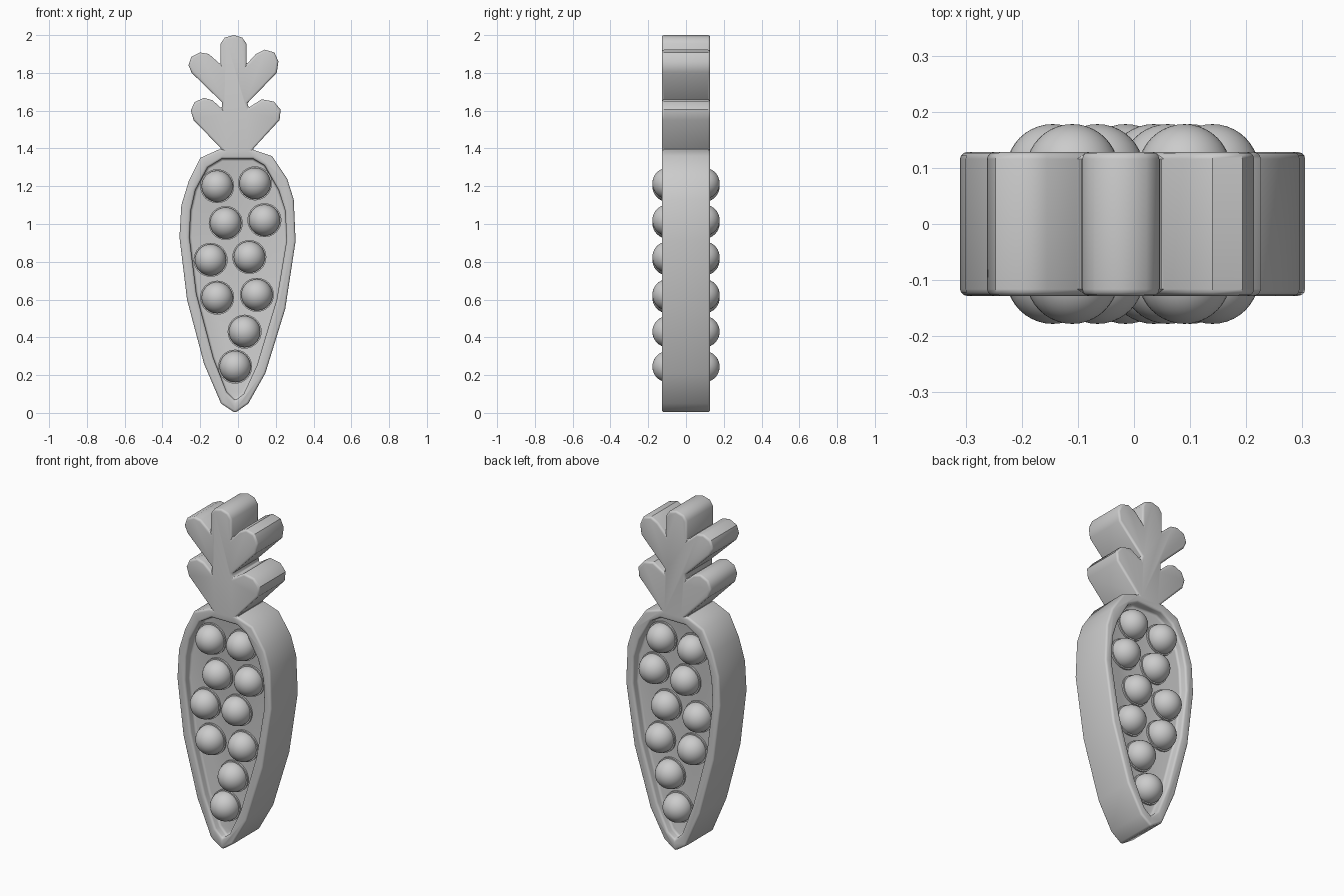
import bpy, bmesh, math
from mathutils import Matrix, Vector

cube = bpy.data.objects.get("Cube")
if cube:
    bpy.data.objects.remove(cube, do_unlink=True)

HALF = 0.128      # half thickness of the slab
FLOOR = 0.08      # distance of each recess floor from the middle plane
DOME_Y = 0.095    # distance of each dome centre from the middle plane

grey = bpy.data.materials.new("soft grey")
grey.use_nodes = True
colour = (0.6, 0.6, 0.6, 1)
grey.diffuse_color = colour
grey.node_tree.nodes["Principled BSDF"].inputs["Base Color"].default_value = colour


def make_object(name, bm):
    bmesh.ops.recalc_face_normals(bm, faces=bm.faces[:])
    mesh = bpy.data.meshes.new(name)
    bm.to_mesh(mesh)
    bm.free()
    mesh.materials.append(grey)
    obj = bpy.data.objects.new(name, mesh)
    bpy.context.collection.objects.link(obj)
    return obj


def activate(obj):
    bpy.ops.object.select_all(action="DESELECT")
    obj.select_set(True)
    bpy.context.view_layer.objects.active = obj


def slab(name, outline, y0, y1):
    """Extrude an x-z outline from y0 to y1."""
    bm = bmesh.new()
    face = bm.faces.new([bm.verts.new((x, y0, z)) for x, z in outline])
    new = bmesh.ops.extrude_face_region(bm, geom=[face])["geom"]
    verts = [v for v in new if isinstance(v, bmesh.types.BMVert)]
    bmesh.ops.translate(bm, verts=verts, vec=(0, y1 - y0, 0))
    return make_object(name, bm)


# Carrot root outline, from the left shoulder down to the tip and up the other side
root = [(.09, 1.39), (.18, 1.36), (.26, 1.24), (.295, 1.13), (.305, .91),
        (.25, .55), (.145, .21), (.055, .05), (-.015, 0), (-.09, .05),
        (-.18, .26), (-.27, .6), (-.31, .93), (-.3, 1.1), (-.26, 1.23),
        (-.2, 1.35), (-.1, 1.395)]

# Leafy top outline, from the right side over the tip to the left side
leaves = [(-.085, 1.395), (-.235, 1.55), (-.25, 1.6), (-.23, 1.645), (-.18, 1.668),
          (-.135, 1.655), (-.085, 1.61), (-.085, 1.645), (-.245, 1.8), (-.262, 1.84),
          (-.247, 1.885), (-.2, 1.908), (-.155, 1.9), (-.092, 1.845), (-.092, 1.955),
          (-.07, 1.987), (-.022, 2), (.022, 1.987), (.045, 1.955), (.045, 1.845),
          (.095, 1.9), (.14, 1.923), (.193, 1.908), (.214, 1.86), (.205, 1.8),
          (.05, 1.64), (.055, 1.615), (.125, 1.66), (.19, 1.648), (.226, 1.605),
          (.22, 1.55), (.075, 1.393)]

# Recess outline inside the rim
recess = [(.08, 1.345), (.14, 1.31), (.215, 1.18), (.25, 1.07), (.257, .91),
          (.205, .6), (.1, .25), (.03, .1), (-.015, .065), (-.06, .11),
          (-.13, .29), (-.22, .63), (-.257, .93), (-.25, 1.07), (-.225, 1.18),
          (-.16, 1.3), (-.085, 1.345)]

body = slab("carrot_body", root + leaves, -HALF, HALF)

# Sink a recess into both broad sides
for side in (-1, 1):
    cutter = slab("recess_cutter", recess, side * FLOOR, side * 0.3)
    cutter.hide_render = True
    cut = body.modifiers.new("recess", "BOOLEAN")
    cut.operation = "DIFFERENCE"
    cut.solver = "EXACT"
    cut.object = cutter
    activate(body)
    bpy.ops.object.modifier_apply(modifier=cut.name)
    bpy.data.objects.remove(cutter, do_unlink=True)

# Soften the rim and leaf edges
bevel = body.modifiers.new("soft_edges", "BEVEL")
bevel.width = 0.012
bevel.segments = 3
bevel.limit_method = "ANGLE"
bevel.angle_limit = math.radians(60)
activate(body)
bpy.ops.object.modifier_apply(modifier=bevel.name)
bpy.ops.object.shade_smooth_by_angle(angle=math.radians(40))

# Round bubbles with a low collar, on both sides
bubbles = [(-.11, 1.2), (.09, 1.215), (-.065, 1.005), (.14, 1.02), (-.145, .81),
           (.06, .825), (-.11, .61), (.1, .625), (.035, .43), (-.015, .245)]
upright = Matrix.Rotation(math.radians(90), 4, "X")
for number, (x, z) in enumerate(bubbles, 1):
    for side, label in ((-1, "front"), (1, "back")):
        bm = bmesh.new()
        place = Matrix.Translation((x, side * DOME_Y, z)) @ upright
        bmesh.ops.create_uvsphere(bm, u_segments=32, v_segments=20,
                                  radius=0.083, matrix=place)
        collar = Matrix.Translation((x, side * (FLOOR + 0.002), z)) @ upright
        bmesh.ops.create_cone(bm, cap_ends=True, segments=32, radius1=0.09,
                              radius2=0.09, depth=0.016, matrix=collar)
        bubble = make_object(f"{label}_bubble_{number}", bm)
        activate(bubble)
        bpy.ops.object.shade_smooth_by_angle(angle=math.radians(40))
